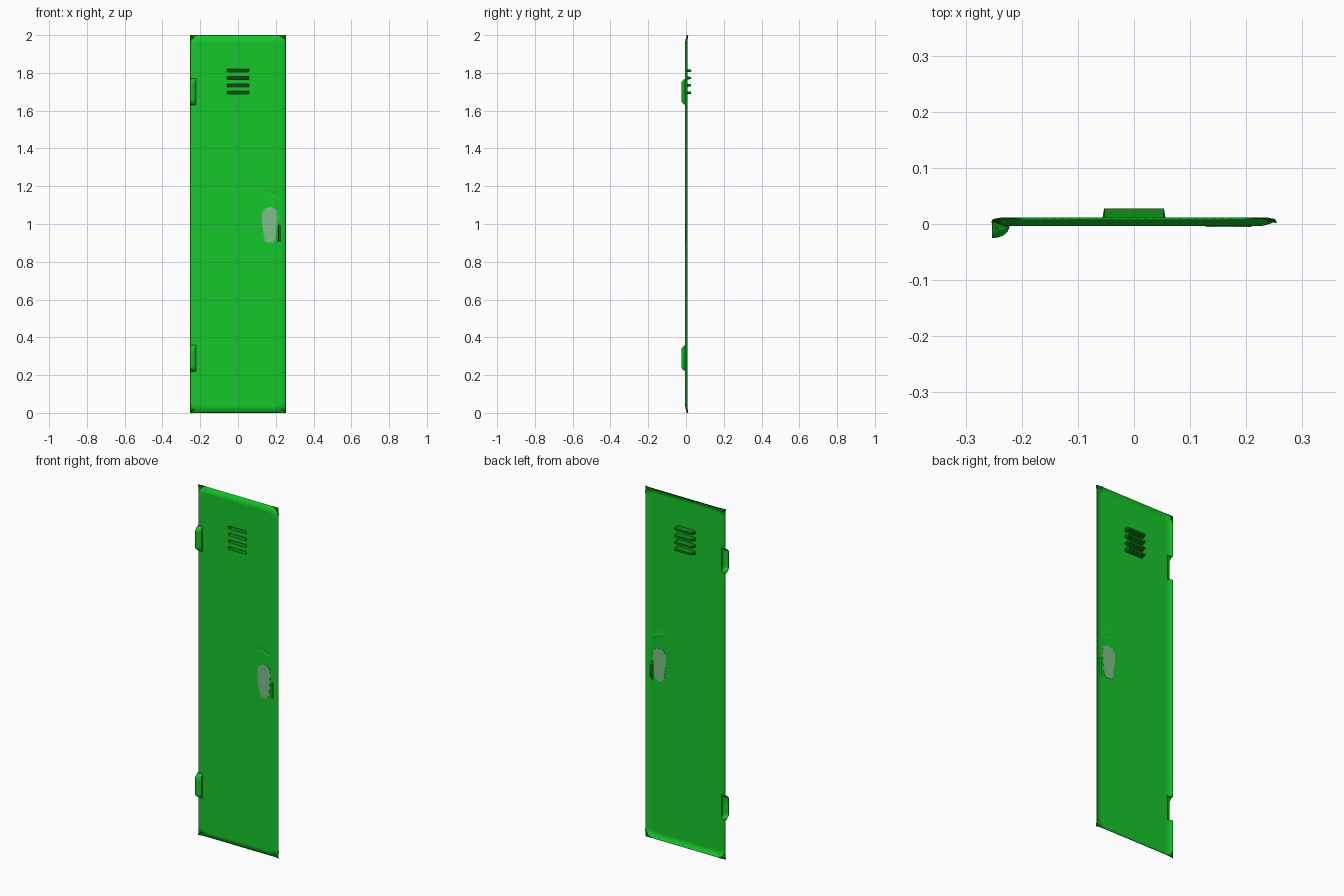
import bpy, bmesh, math

cube = bpy.data.objects.get("Cube")
if cube:
    bpy.data.objects.remove(cube, do_unlink=True)

HALF_W, HEIGHT, FACE_Y = 0.253, 2.0, -0.004
HINGES = [(0.22, 0.36), (1.63, 1.77)]
VENTS = [1.695 + 0.039 * i for i in range(4)]


def material(name, rgb):
    m = bpy.data.materials.new(name)
    m.use_nodes = True
    m.diffuse_color = (*rgb, 1)
    m.node_tree.nodes["Principled BSDF"].inputs["Base Color"].default_value = (*rgb, 1)
    return m


green = material("locker green", (0.008, 0.57, 0.024))
dark = material("dark edge green", (0.004, 0.24, 0.008))
worn = material("worn grey green", (0.21, 0.52, 0.26))


def finish(bm, name, *mats):
    bmesh.ops.recalc_face_normals(bm, faces=bm.faces)
    me = bpy.data.meshes.new(name)
    bm.to_mesh(me)
    bm.free()
    for m in mats:
        me.materials.append(m)
    ob = bpy.data.objects.new(name, me)
    bpy.context.collection.objects.link(ob)
    return ob


def clamp(v):
    return max(0.0, min(1.0, v))


def steps(a, b, n):
    return [a + (b - a) * i / n for i in range(n + 1)]


def bump(v, lo, hi, ramp):
    """1 inside the range, easing to 0 at its ends."""
    return clamp(min(v - lo, hi - v) / ramp)


def edge_distance(x, z, r=0.055):
    """Distance inside the rounded outline; negative in the corner tips."""
    dx, dz = HALF_W - abs(x), min(z, HEIGHT - z)
    if dx < r and dz < r:
        return r - math.hypot(r - dx, r - dz)
    return min(dx, dz)


def depth(x, z):
    """Pressed relief of the sheet: bent rim, hinge knuckles, louvres, latch."""
    # rim bent back, corner tips falling forward again
    inside = edge_distance(x, z)
    lift = 0.014 if min(z, HEIGHT - z) < HALF_W - abs(x) else 0.009
    y = FACE_Y + lift * clamp(1 - inside / 0.035) ** 2 - 0.15 * max(0, -inside)
    # hinge knuckles on the right edge
    t = clamp((-0.222 - x) / 0.03)
    for lo, hi in HINGES:
        k = math.sqrt(bump(z, lo, hi, 0.02))
        if k and t:
            y = y * (1 - k) + k * (FACE_Y - 0.021 * math.sqrt(1 - (1 - t) ** 2))
    # louvres folded to the back
    for v in VENTS:
        y += 0.03 * bump(z, v - 0.008, v + 0.008, 0.004) * bump(x, -0.057, 0.057, 0.005)
    # latch lip and crease above it
    y += 0.006 * bump(x, 0.212, 0.226, 0.004) * bump(z, 0.9, 1.0, 0.008)
    y += 0.003 * bump(z + 0.4 * x, 1.225, 1.24, 0.006) * bump(x, 0.14, 0.21, 0.01)
    return y


def is_dark(face):
    """Steep folds, louvre slots and corner tips."""
    c = face.calc_center_median()
    in_slot = (any(abs(c.z - v) < 0.008 for v in VENTS) and abs(c.x) < 0.057)
    return in_slot or abs(face.normal.y) < 0.5 or edge_distance(c.x, c.z) < 0.002 and (
        min(c.z, HEIGHT - c.z) < 0.05 and abs(c.x) > 0.2)


# Door sheet
xs = steps(-HALF_W, -0.19, 20) + steps(-0.18, 0.18, 24) + steps(0.19, HALF_W, 20)
xs += [s * v for s in (-1, 1) for v in (0.052, 0.057)]
xs += [0.212, 0.216, 0.222, 0.226]
zs = steps(0, 0.06, 20) + steps(0.1, 1.9, 60) + steps(1.94, HEIGHT, 20)
zs += steps(0.89, 1.18, 50)
for lo, hi in HINGES:
    zs += steps(lo, lo + 0.02, 5) + steps(hi - 0.02, hi, 5)
for v in VENTS:
    zs += [v - 0.008, v - 0.004, v + 0.004, v + 0.008]
xs, zs = (sorted({round(v, 4) for v in c}) for c in (xs, zs))

bm = bmesh.new()
rows = [[bm.verts.new((x, depth(x, z), z)) for x in xs] for z in zs]
for a, b in zip(rows, rows[1:]):
    for i in range(len(xs) - 1):
        f = bm.faces.new((a[i], a[i + 1], b[i + 1], b[i]))
        f.normal_update()
        f.material_index = int(is_dark(f))
door = finish(bm, "door_panel", green, dark)
if door.data.polygons[len(door.data.polygons) // 2].normal.y > 0:
    door.data.flip_normals()
thick = door.modifiers.new("sheet thickness", 'SOLIDIFY')
thick.thickness = 0.002
thick.offset = -1

# Worn patch beside the latch, showing on both faces
outline = [(0.143, 0.905), (0.185, 0.9), (0.199, 0.925), (0.209, 1.04), (0.203, 1.075),
           (0.18, 1.09), (0.145, 1.085), (0.127, 1.06), (0.127, 1.0)]
bm = bmesh.new()
face = bm.faces.new([bm.verts.new((x, FACE_Y - 0.0015, z)) for x, z in outline])
ext = bmesh.ops.extrude_face_region(bm, geom=[face])
bmesh.ops.translate(bm, vec=(0, 0.005, 0),
                    verts=[g for g in ext["geom"] if isinstance(g, bmesh.types.BMVert)])
finish(bm, "handle_patch", worn)

bpy.ops.object.select_all(action='DESELECT')
door.select_set(True)
bpy.context.view_layer.objects.active = door
bpy.ops.object.shade_smooth_by_angle(angle=math.radians(35))
